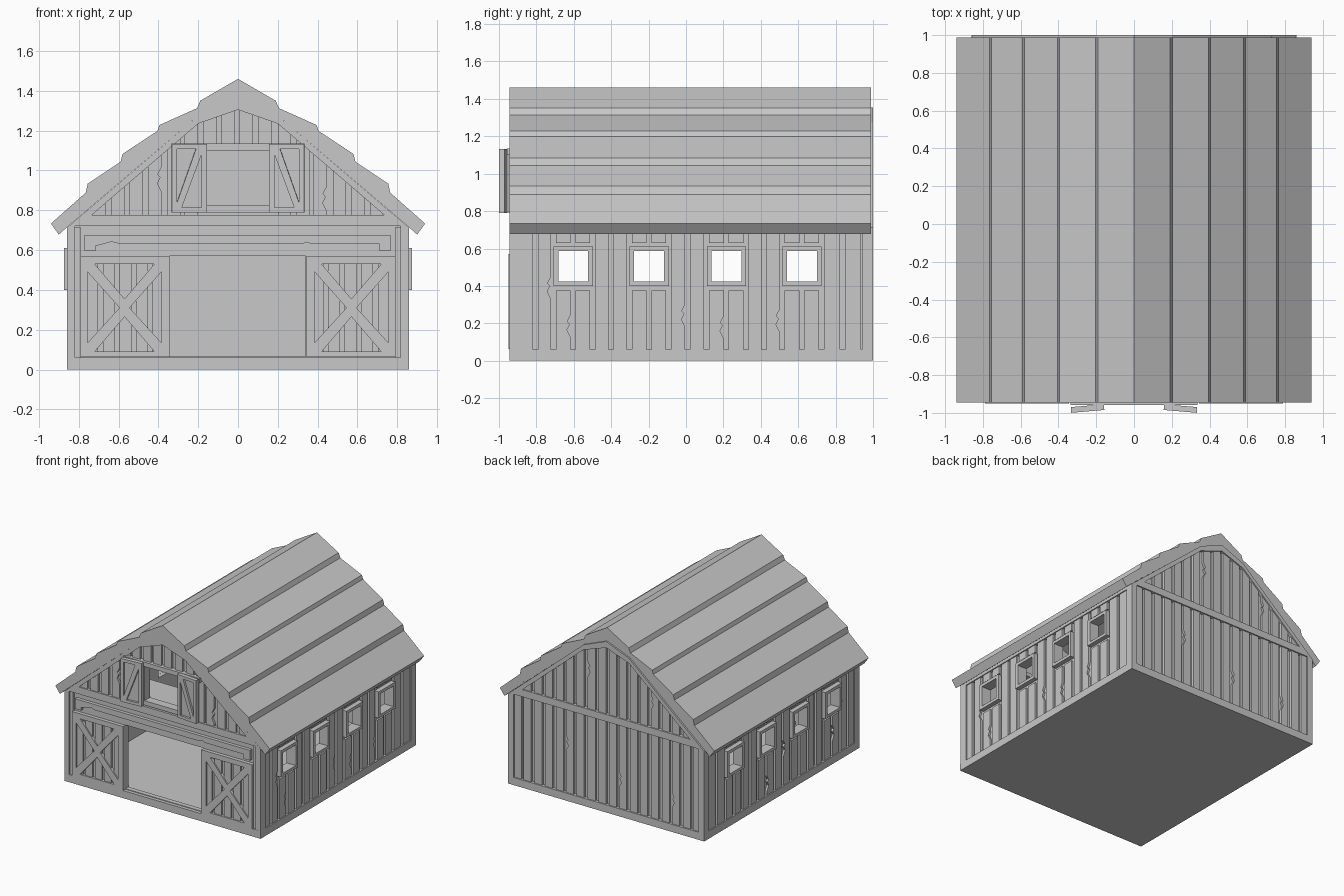
import bpy, bmesh, random
from mathutils import Vector

random.seed(4)
cube = bpy.data.objects.get("Cube")
if cube:
    bpy.data.objects.remove(cube)

grey = bpy.data.materials.new("plain_grey")
grey.use_nodes = True
colour = (0.58, 0.58, 0.58, 1)
grey.diffuse_color = colour
grey.node_tree.nodes["Principled BSDF"].inputs["Base Color"].default_value = colour


def slab(bm, plane, d0, d1, outline, holes=()):
    """Extrude a flat outline with holes from depth d0 to d1."""
    def place(p, d):
        return Vector((p[0], d, p[1])) if plane == "xz" else Vector((d, p[0], p[1]))
    twin, edges, loops = {}, [], []
    for loop in (outline, *holes):
        near = [bm.verts.new(place(p, d0)) for p in loop]
        for v, p in zip(near, loop):
            twin[v] = bm.verts.new(place(p, d1))
        loops.append(near)
    if holes:
        for near in loops:
            edges += [bm.edges.new((a, b)) for a, b in zip(near, near[1:] + near[:1])]
        filled = bmesh.ops.triangle_fill(bm, edges=edges, use_beauty=True)["geom"]
        caps = [f for f in filled if isinstance(f, bmesh.types.BMFace)]
    else:
        caps = [bm.faces.new(loops[0])]
    for f in caps:
        bm.faces.new([twin[v] for v in reversed(f.verts)])
    for near in loops:
        for a, b in zip(near, near[1:] + near[:1]):
            bm.faces.new((a, b, twin[b], twin[a]))


def finish(name, bm):
    bmesh.ops.recalc_face_normals(bm, faces=bm.faces[:])
    mesh = bpy.data.meshes.new(name)
    bm.to_mesh(mesh)
    bm.free()
    mesh.materials.append(grey)
    obj = bpy.data.objects.new(name, mesh)
    bpy.context.collection.objects.link(obj)
    return obj


def part(name, plane, d0, d1, outline, holes=()):
    bm = bmesh.new()
    slab(bm, plane, d0, d1, outline, holes)
    return finish(name, bm)


def rect(u0, u1, z0, z1):
    return [(u0, z0), (u1, z0), (u1, z1), (u0, z1)]


def mirrored(half):
    """Complete a right-hand path that ends on the centre line."""
    return half + [(-x, z) for x, z in reversed(half[:-1])]


def plank(bm, plane, d0, d1, u0, u1, z0, za, zb, cracked=False):
    """One board with a sloped top and sometimes a splintered edge."""
    pts = [(u0, z0), (u1, z0)]
    if cracked:
        h = z0 + (zb - z0) * random.uniform(0.25, 0.7)
        pts += [(u1, h - 0.07), (u1 - 0.02, h - 0.03), (u1 - 0.004, h),
                (u1 - 0.018, h + 0.015), (u1, h + 0.05)]
    slab(bm, plane, d0, d1, pts + [(u1, zb), (u0, za)])


def gable_height(x):
    x = abs(x)
    return 1.34 - 0.4 * x if x < 0.2 else 1.26 - (x - 0.2) * 0.854


FRONT, BACK, HALF = -0.945, 1.0, 0.86
BASE, BELT_LOW, BELT_HIGH = 0.06, 0.72, 0.776

# Stepped roof shell
outer = [(0.94, 0.733), (0.765, 0.888), (0.755, 0.933), (0.59, 1.043), (0.58, 1.083),
         (0.405, 1.198), (0.395, 1.228), (0.205, 1.313), (0.19, 1.35), (0, 1.46)]
under = [(0.9, 0.678), (0.862, 0.712), (0.2, 1.275), (0, 1.355)]
part("roof", "xz", FRONT, 0.988,
     mirrored(outer) + [(-x, z) for x, z in under] + [(x, z) for x, z in reversed(under[:-1])])

# Floor and loft ledge
part("floor_base", "xz", FRONT, 0.995, rect(-HALF, HALF, 0, BASE))
part("loft_ledge", "xz", -0.9, -0.62, rect(-0.6, 0.6, 0.79, 0.82))

# End walls: backing sheet and raised frame
wall = [(HALF, 0)] + [(HALF, 0.712)] + under[2:]
gable_panel = mirrored([(0.735, BELT_HIGH), (0.2, 1.235), (0, 1.305)])
opening = rect(-0.345, 0.34, 0.065, 0.57)
loft_opening = rect(-0.155, 0.155, 0.825, 1.1)
part("front_wall", "xz", -0.918, -0.88, mirrored(wall), [opening, loft_opening])
part("front_frame", "xz", FRONT + 0.001, -0.9, mirrored(wall),
     [rect(-0.82, 0.815, BASE, BELT_LOW), gable_panel])
part("back_wall", "xz", 0.94, 0.972, mirrored(wall))
part("back_frame", "xz", 0.96, BACK, mirrored(wall),
     [rect(-0.81, 0.81, BASE, BELT_LOW), gable_panel])

# Boards of the front gable and the whole back
front_boards, back_boards = bmesh.new(), bmesh.new()
pitch, width = 0.0925, 0.066
for i in range(18):
    u0 = -0.82 + i * pitch + random.uniform(-0.005, 0.005)
    u1 = u0 + width
    plank(back_boards, "xz", 0.965, 0.99, u0, u1, 0.03, 0.74, 0.74, i % 5 == 2)
    if max(abs(u0), abs(u1)) < 0.76:
        za, zb = gable_height(u0), gable_height(u1)
        plank(back_boards, "xz", 0.965, 0.99, u0, u1, 0.75, za, zb, i % 6 == 4)
        z0 = 0.75 if min(abs(u0), abs(u1)) > 0.16 else 1.12
        plank(front_boards, "xz", -0.936, -0.91, u0, u1, z0, za, zb, i in (4, 13))
finish("front_gable_boards", front_boards)
finish("back_boards", back_boards)

# Side walls with four framed windows each
windows = [-0.603, -0.197, 0.216, 0.62]
for s, side in ((1, "left"), (-1, "right")):
    holes = [rect(c - 0.081, c + 0.081, 0.422, 0.587) for c in windows]
    part(side + "_wall", "yz", s * 0.79, s * 0.836, rect(FRONT + 0.01, 0.99, 0, 0.715), holes)
    part(side + "_frame", "yz", s * 0.82, s * HALF, rect(FRONT + 0.002, 0.995, 0, 0.713),
         [rect(-0.89, 0.94, BASE, 0.69)])
    boards, frames = bmesh.new(), bmesh.new()
    gaps = [-0.9] + [c + k for c in windows for k in (-0.105, 0.105)] + [0.95]
    for n, (a, b) in enumerate(zip(gaps, gaps[1:])):
        count = 2
        step = (b - a) / count
        for k in range(count):
            u0, u1 = a + k * step + 0.012, a + (k + 1) * step - 0.014
            if n % 2:
                plank(boards, "yz", s * 0.83, s * 0.852, u0, u1, 0.03, 0.375, 0.375,
                      (n + k) % 4 == 1)
                plank(boards, "yz", s * 0.83, s * 0.852, u0, u1, 0.63, 0.7, 0.7)
            else:
                plank(boards, "yz", s * 0.83, s * 0.852, u0, u1, 0.03, 0.7, 0.7,
                      (n + k) % 3 == 1)
    for c in windows:
        slab(frames, "yz", s * 0.82, s * 0.873, rect(c - 0.105, c + 0.105, 0.4, 0.61),
             [rect(c - 0.08, c + 0.08, 0.423, 0.586)])
    finish(side + "_boards", boards)
    finish(side + "_window_frames", frames)

# Sliding door track
part("door_track", "xz", -0.944, -0.91,
     [(-0.77, 0.595), (-0.77, 0.675), (0.765, 0.675), (0.765, 0.595), (0.71, 0.595),
      (0.71, 0.63), (0.37, 0.63), (0.345, 0.64), (0.32, 0.63), (-0.59, 0.63),
      (-0.635, 0.642), (-0.715, 0.62), (-0.715, 0.595)])

# Sliding doors with crossed braces
for s, side in ((1, "left"), (-1, "right")):
    def flip(pts):
        return [(s * x, z) for x, z in pts]
    braces = [[(0.72, 0.53), (0.42, 0.53), (0.57, 0.355)],
              [(0.72, 0.09), (0.42, 0.09), (0.57, 0.265)],
              [(0.755, 0.49), (0.755, 0.135), (0.595, 0.31)],
              [(0.385, 0.49), (0.385, 0.135), (0.545, 0.31)]]
    bm = bmesh.new()
    slab(bm, "xz", -0.95, -0.925, flip(rect(0.343, 0.79, 0.062, 0.57)), [flip(b) for b in braces])
    slab(bm, "xz", -0.926, -0.9, flip(rect(0.345, 0.788, 0.064, 0.568)))
    for i in range(5):
        u = 0.37 + i * 0.083
        slab(bm, "xz", -0.94, -0.92, flip(rect(u, u + 0.06, 0.08, 0.55)))
    finish(side + "_sliding_door", bm)

    # Loft shutters, slightly ajar
    bm = bmesh.new()
    slab(bm, "xz", -0.016, 0.0, flip(rect(-0.088, 0.088, 0.79, 1.132)),
         [flip([(0.062, 1.108), (-0.034, 1.108), (0.062, 0.838)]),
          flip([(-0.062, 1.08), (-0.062, 0.813), (0.038, 0.813)])])
    slab(bm, "xz", 0.0, 0.014, flip(rect(-0.088, 0.088, 0.79, 1.132)))
    shutter = finish(side + "_loft_shutter", bm)
    shutter.location = (s * 0.246, -0.976, 0)
    shutter.rotation_euler.z = -s * 0.085

# Loft opening surround
part("loft_surround", "xz", -0.95, -0.88, rect(-0.185, 0.185, 0.79, 1.132), [loft_opening])
part("loft_lintel", "xz", -0.958, -0.91, rect(-0.335, 0.335, 1.1, 1.135))
